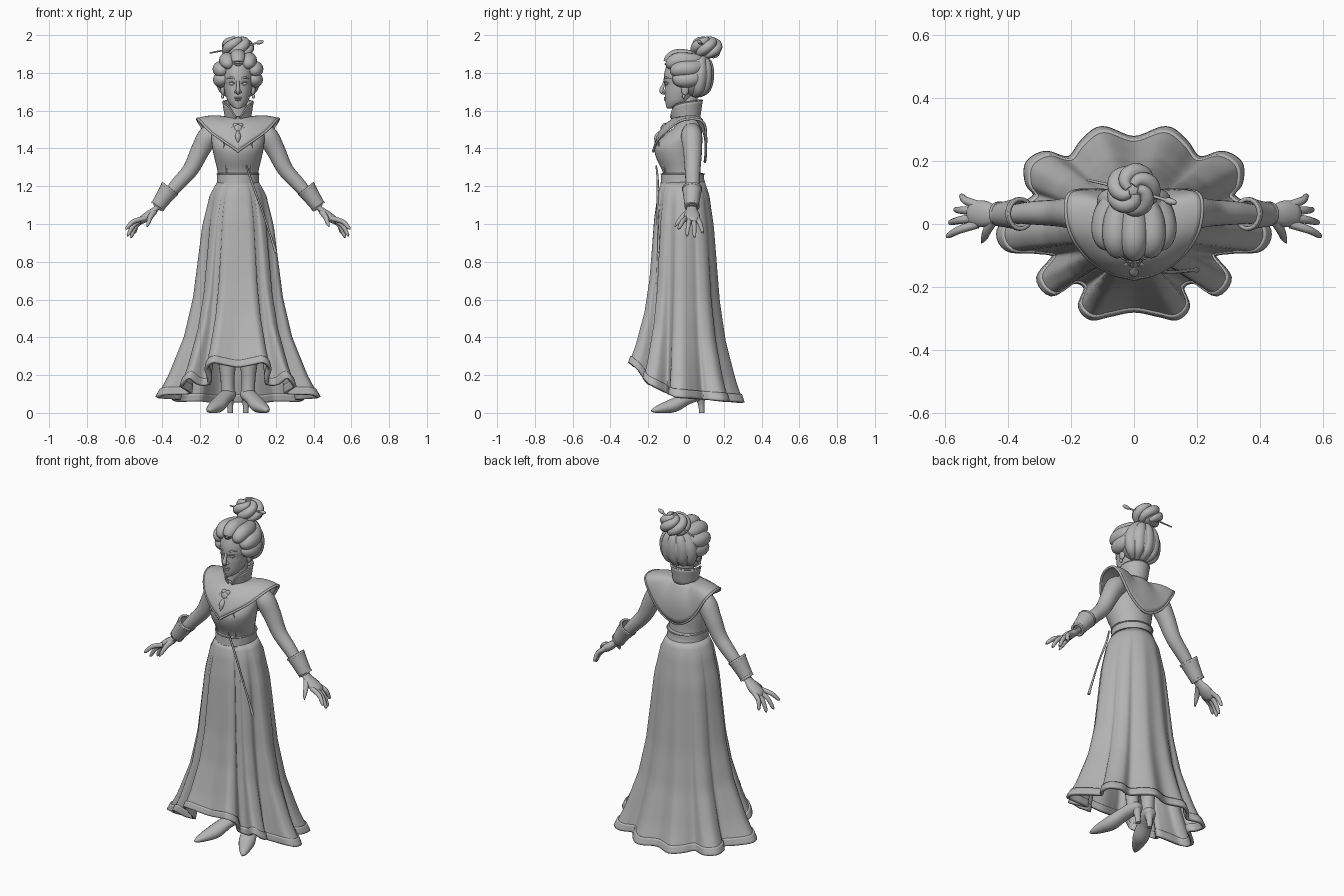
import bpy, bmesh, math
from math import sin, cos, pi, radians
from mathutils import Vector, Matrix

if "Cube" in bpy.data.objects:
    bpy.data.objects.remove(bpy.data.objects["Cube"])

grey = bpy.data.materials.new("clay_grey")
grey.use_nodes = True
grey.diffuse_color = (0.46, 0.46, 0.46, 1)
grey.node_tree.nodes["Principled BSDF"].inputs["Base Color"].default_value = grey.diffuse_color


def grid(name, rows, closed=True, caps=False, thick=0):
    """Skin rows of points into a smooth surface."""
    bm = bmesh.new()
    vs = [[bm.verts.new(p) for p in row] for row in rows]
    n = len(vs[0])
    for a, b in zip(vs, vs[1:]):
        for i in range(n if closed else n - 1):
            j = (i + 1) % n
            bm.faces.new((a[i], a[j], b[j], b[i]))
    if caps:
        bm.faces.new(vs[0])
        bm.faces.new(vs[-1])
    bmesh.ops.recalc_face_normals(bm, faces=bm.faces)
    me = bpy.data.meshes.new(name)
    bm.to_mesh(me)
    bm.free()
    me.materials.append(grey)
    ob = bpy.data.objects.new(name, me)
    bpy.context.collection.objects.link(ob)
    bpy.ops.object.select_all(action='DESELECT')
    ob.select_set(True)
    bpy.context.view_layer.objects.active = ob
    bpy.ops.object.shade_smooth_by_angle(angle=radians(50))
    if thick:
        m = ob.modifiers.new("thickness", 'SOLIDIFY')
        m.thickness, m.offset = thick, 0
    return ob


def spline(pts, k=6, closed=False):
    """Catmull-Rom samples through points of any dimension."""
    pts = [Vector(p) for p in pts]
    n, out = len(pts), []
    pick = (lambda i: pts[i % n]) if closed else (lambda i: pts[max(0, min(n - 1, i))])
    for i in range(n if closed else n - 1):
        a, b, c, d = (pick(i + j) for j in (-1, 0, 1, 2))
        for s in range(k):
            t = s / k
            out.append((b * 2 + (c - a) * t + (a * 2 - b * 5 + c * 4 - d) * t ** 2
                        + (b * 3 - a - c * 3 + d) * t ** 3) / 2)
    return out if closed else out + [pts[-1]]


def tube(name, pts, sides=12, flat=1, k=6, caps=True, thick=0, closed=False):
    """Tapered tube through (x, y, z, radius) points."""
    path = spline(pts, k, closed)
    ps = [p.to_3d() for p in path]
    n = len(ps)
    chord = ps[n // 2 if closed else -1] - ps[0]
    ref = Vector((0, 1, 0)) if abs(chord.normalized().z) > 0.8 else Vector((0, 0, 1))
    rows = []
    for i, p in enumerate(ps):
        t = (ps[(i + 1) % n] - ps[i - 1]) if closed else (ps[min(n - 1, i + 1)] - ps[max(0, i - 1)])
        u = t.cross(ref).normalized()
        v = u.cross(t).normalized() * flat
        r = max(path[i][3], 0.001)
        rows.append([p + (u * cos(q) + v * sin(q)) * r
                     for q in (2 * pi * j / sides for j in range(sides))])
    return grid(name, rows + rows[:1] if closed else rows, True, caps and not closed, thick)


def ellipses(name, rings, sides=40):
    """Loft of horizontal ellipses (z, rx, ry, y centre)."""
    return grid(name, [[(r[1] * cos(q), r[3] + r[2] * sin(q), r[0])
                        for q in (2 * pi * j / sides for j in range(sides))]
                       for r in spline(rings, 4)], True, True)


def ball(name, loc, size, rot=0):
    rows = [[Vector((sin(a) * cos(b) * size[0], sin(a) * sin(b) * size[1], cos(a) * size[2]))
             for b in (2 * pi * j / 24 for j in range(24))]
            for a in (pi * (i + .02) / 14.04 for i in range(15))]
    ob = grid(name, rows, True, True)
    ob.location, ob.rotation_euler = loc, (0, rot, 0)
    return ob


def interp(x, pts):
    for (a, b), (c, d) in zip(pts, pts[1:]):
        if x <= c:
            return b + (d - b) * max(0, x - a) / (c - a)
    return pts[-1][1]


def flip(pts, s):
    return [(p[0] * s,) + tuple(p[1:]) for p in pts]


def both(half):
    """Full loop from a half outline that starts and ends on the centre line."""
    return half + flip(half[-2:0:-1], -1)


# Skirt with deep folds that fade out towards the waist
hem = spline(both([(0, -.27), (.08, -.285), (.135, -.295), (.168, -.26), (.15, -.20), (.19, -.18),
                   (.26, -.22), (.30, -.17), (.25, -.10), (.31, -.085), (.40, -.078), (.425, -.02),
                   (.36, .05), (.31, .09), (.335, .13), (.335, .19), (.28, .222), (.205, .205),
                   (.16, .26), (.10, .30), (0, .268)]), 5, True)


def skirt_row(t, grow=0):
    row = []
    for h in hem:
        q = math.atan2(h.y / .29, h.x / .40)
        waist = Vector((.108 * cos(q), .112 * sin(q) - .015))
        full = Vector((.39 * cos(q), .275 * sin(q)))
        w = interp(t, [(0, 0), (.06, .13), (.2, .26), (.37, .34), (.54, .42), (.72, .57), (.9, .82), (1, 1)])
        p = waist.lerp(full, w) + (h - full) * w ** 1.6
        p *= 1 + grow / p.length
        z = interp(h.y, [(-.3, .27), (-.25, .225), (-.2, .155), (-.06, .085), (.3, .055)])
        row.append((p.x, p.y, 1.22 + (z - 1.22) * t))
    return row


grid("skirt", [skirt_row(i / 32) for i in range(33)], thick=.008)
grid("skirt_hem_trim", [skirt_row(.965 + .009 * i, .002) for i in range(5)], thick=.018)

# Bodice and belt
ellipses("bodice", [(1.19, .106, .108, -.015), (1.27, .107, .10, -.022), (1.35, .125, .118, -.04),
                    (1.41, .137, .122, -.042), (1.47, .14, .10, -.015), (1.52, .12, .07, .015),
                    (1.56, .066, .056, .015), (1.61, .048, .052, .01), (1.69, .045, .05, .01)])
ellipses("belt", [(1.205, .108, .112, -.016), (1.21, .112, .118, -.016), (1.24, .111, .114, -.018),
                  (1.265, .11, .112, -.018), (1.27, .104, .105, -.018)])
for z in (1.213, 1.265):
    tube("belt_edge", [(.111 * cos(a), .114 * sin(a) - .017, z, .004)
                       for a in (pi * i / 8 for i in range(16))], 6, closed=True, k=3)
for s in (1, -1):
    tube("bodice_seam", flip([(.07, -.146, 1.44, .004), (.075, -.14, 1.39, .004),
                              (.066, -.122, 1.33, .004), (.06, -.107, 1.265, .004)], s), 6)
tube("wand", [(.045, -.158, 1.31, .004), (.07, -.15, 1.23, .006), (.125, -.152, 1.08, .005),
              (.175, -.147, .93, .006), (.2, -.145, .85, .008)], 8)

# Shoulder cape, its trim and the standing collar
rim = spline(both([(0, -.174, 1.385), (.012, -.17, 1.395), (.07, -.155, 1.435), (.145, -.107, 1.488),
                   (.2, -.03, 1.545), (.215, .055, 1.555), (.195, .1, 1.52), (.11, .105, 1.39),
                   (0, .1, 1.33)]), 6, True)
rows = []
for i in range(9):
    t = i / 8
    row = []
    for p in rim:
        q = math.atan2(p.y / .18, p.x / .21)
        inner = Vector((.066 * cos(q), .06 * sin(q) + .005, 1.565))
        out = Vector((0, sin(q) * .8, .35)) * .026 * sin(pi * t)
        row.append(inner.lerp(p, t) + out)
    rows.append(row)
grid("shoulder_cape", rows, thick=.01)
tube("cape_trim", [(*p, .007) for p in rim], 8, k=1, closed=True)
tube("cape_inner_trim", [(*p, .004) for p in rows[7]], 6, k=1, closed=True)
rows = []
for t in (0, .3, .6, .85, 1):
    row = []
    for i in range(33):
        q = radians(-82 + 344 * i / 32)
        front = max(0, -sin(q))
        r = .062 + .016 * t
        row.append((r * cos(q), .002 + (r + .004) * sin(q),
                    1.545 + t * (.10 + .01 * sin(q) - .01 * front - .065 * front ** 8)))
    rows.append(row)
grid("standing_collar", rows, False, thick=.01)
tube("collar_edge", [(*p, .006) for p in rows[-1]], 6, k=1)

# Brooch
ball("brooch", (0, -.12, 1.5), (.026, .016, .026))
for i in range(6):
    a = pi * i / 3
    ball("brooch_petal", (.025 * cos(a), -.122 + .012 * sin(a), 1.5 + .025 * sin(a)), (.015, .013, .014))
tube("brooch_drop", [(0, -.137, 1.485, .01), (0, -.152, 1.46, .016), (0, -.165, 1.43, .002)], 8)

# Arms, cuffs, hands, legs and shoes
for s in (1, -1):
    tube("sleeve", flip([(.10, .03, 1.495, .045), (.155, .03, 1.465, .056), (.2, .035, 1.39, .05),
                         (.25, .035, 1.29, .042), (.32, .035, 1.21, .037), (.40, .03, 1.12, .028),
                         (.43, .03, 1.085, .025)], s), 20)
    tube("cuff", flip([(.362, .032, 1.185, .047), (.39, .031, 1.145, .04), (.425, .03, 1.095, .033)], s),
         20, caps=False, thick=.01)
    for x, z, r in ((.362, 1.185, .047), (.425, 1.095, .033)):
        tube("cuff_edge", flip([(x - .004, .032, z + .005, r), (x + .004, .032, z - .005, r)], s), 20,
             caps=False, thick=.013)
    tube("palm", flip([(.41, .03, 1.105, .022), (.44, .03, 1.075, .03), (.475, .032, 1.045, .042),
                       (.51, .032, 1.02, .038), (.525, .032, 1.01, .02)], s), 14, .55)
    for y, x2, y2, z2, bend in ((.0, .592, -.037, .975, .01), (.02, .585, .005, .94, .01),
                                (.041, .568, .045, .932, .008), (.06, .55, .088, .955, .01)):
        tube("finger", flip([(.495, y, 1.03, .014), ((.495 + x2) / 2 + bend, (y + y2) / 2, (1.03 + z2) / 2 + bend, .0125),
                             (x2 - .004, y2, z2 + .004, .0085), (x2, y2, z2, .001)], s), 10)
    tube("thumb", flip([(.445, .015, 1.065, .017), (.465, -.02, 1.035, .014), (.475, -.045, 1.005, .01),
                        (.483, -.06, .985, .002)], s), 10)
    turn = Matrix.Translation((.078 * s, 0, 0)) @ Matrix.Rotation(radians(24 * s), 4, 'Z')
    parts = [tube("shoe", [(0, .115, .1, .004), (0, .1, .1, .03), (0, .06, .095, .042), (0, 0, .074, .042),
                           (0, -.07, .041, .046), (0, -.13, .026, .035), (0, -.175, .016, .021),
                           (0, -.2, .01, .006)], 16, .8),
             tube("shoe_heel", [(0, .08, .095, .032), (0, .088, .05, .018), (0, .092, 0, .014)], 12),
             tube("leg", [(0, .06, .09, .038), (0, .055, .17, .036), (0, .05, .3, .05), (0, .03, .5, .058),
                          (0, .0, .75, .07)], 16)]
    for ob in parts:
        ob.matrix_world = turn

# Head and face
ellipses("head", [(1.612, .012, .018, -.082), (1.62, .03, .038, -.066), (1.65, .054, .066, -.044),
                  (1.70, .07, .085, -.028), (1.735, .076, .09, -.022), (1.765, .079, .098, -.02),
                  (1.82, .08, .105, -.005), (1.88, .06, .08, 0), (1.9, .01, .01, 0)])
tube("nose", [(0, -.109, 1.765, .008), (0, -.12, 1.735, .0085), (0, -.13, 1.707, .012),
              (0, -.122, 1.693, .009), (0, -.11, 1.688, .003)], 10)
for z, w in ((1.668, .021), (1.658, .017)):
    ball("lip", (0, -.107, z), (w, .01, .006))
for s in (1, -1):
    ball("nostril", (.011 * s, -.113, 1.699), (.008, .011, .007))
    ball("eye", (.031 * s, -.101, 1.742), (.016, .009, .008), .12 * -s)
    tube("eyelid", flip([(.012, -.108, 1.741, .002), (.03, -.111, 1.752, .004), (.05, -.093, 1.747, .002)], s), 8)
    tube("eyebrow", flip([(.01, -.113, 1.763, .003), (.035, -.107, 1.776, .0055), (.062, -.08, 1.769, .002)], s), 8)
    ball("ear", (.08 * s, -.005, 1.71), (.012, .02, .03))
    ball("earring", (.082 * s, -.012, 1.675), (.008, .008, .012))

# Swept-up hair: back volume, big rolled locks around the face, soft nape locks
ball("back_hair", (0, .045, 1.785), (.116, .1, .118))
for i in range(7):
    a = radians(-111 + 37 * i)
    x, z, c = sin(a), cos(a), max(0, cos(a))
    tube("hair_lock", [(.07 * x, -.035 - .05 * c, 1.79 + .045 * z, .014),
                       (.086 * x, -.042 - .044 * c, 1.792 + .068 * z, .034),
                       (.096 * x, -.012 - .038 * c, 1.795 + .088 * z, .042),
                       (.088 * x, .04 - .03 * c, 1.8 + .08 * z, .042),
                       (.055 * x, .085 - .02 * c, 1.82 + .055 * z, .032), (.01 * x, .11, 1.85, .012)], 16)
for i in range(5):
    a = radians(-68 + 34 * i)
    x, y = sin(a), cos(a)
    tube("nape_lock", [(.05 * x, .035 + .03 * y, 1.68, .014), (.08 * x, .045 + .057 * y, 1.72, .032),
                       (.086 * x, .05 + .063 * y, 1.79, .037), (.06 * x, .06 + .05 * y, 1.85, .03),
                       (.03 * x, .1, 1.885, .01)], 14)

# Bun of coiled strands, with a hair stick
bun = Vector((-.003, .108, 1.93))
ball("bun_core", bun, (.07, .068, .056))
for i in range(5):
    strand = []
    for j in range(7):
        lat, lon = radians(-55 + 22 * j), radians(72 * i + 27 * j)
        strand.append((bun.x + .062 * cos(lat) * cos(lon), bun.y + .06 * cos(lat) * sin(lon),
                       bun.z + .05 * sin(lat), .014 + .013 * sin(pi * j / 6)))
    tube("bun_strand", strand, 12, k=4)
tube("hair_stick", [(-.15, .14, 1.905, .004), (0, .105, 1.935, .005), (.115, .072, 1.962, .005)], 8)
tube("hair_stick_tip", [(.095, .077, 1.957, .005), (.11, .073, 1.961, .011), (.13, .068, 1.966, .008),
                        (.135, .067, 1.967, .001)], 10)
